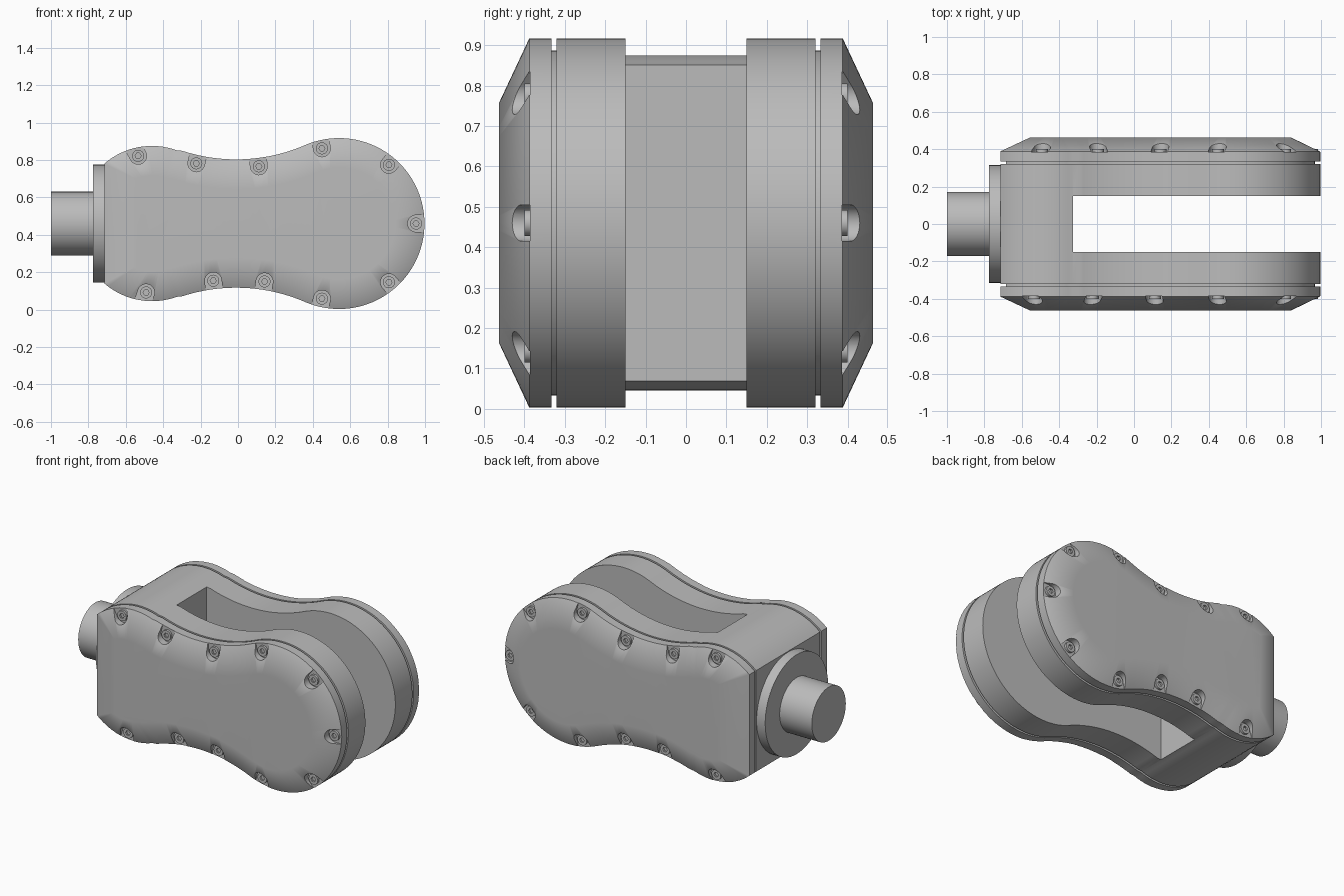
import bpy, bmesh
from math import sin, cos, acos, pi, radians, atan2
from mathutils import Matrix, Vector

if "Cube" in bpy.data.objects:
    bpy.data.objects.remove(bpy.data.objects["Cube"])

metal = bpy.data.materials.new("satin grey metal")
metal.use_nodes = True
grey = (0.5, 0.5, 0.5, 1)
metal.diffuse_color = grey
metal.node_tree.nodes["Principled BSDF"].inputs["Base Color"].default_value = grey

MID = 0.46      # height of the long axis
END = -0.715    # flat end of the body


def arc(cx, cz, r, a, b, n):
    return [(cx + r * cos(a + (b - a) * i / n), cz + r * sin(a + (b - a) * i / n))
            for i in range(n + 1)]


def outline(d=0.0):
    """Waisted side profile, moved inward by d."""
    left, tip, waist = (-0.46, 0.485), (0.54, MID), (-0.01, 1.73)
    t1 = atan2(waist[1] - left[1], waist[0] - left[0])
    t2 = atan2(waist[1] - tip[1], waist[0] - tip[0])
    r = 0.39 - d
    top = arc(*left, r, acos((END + d - left[0]) / r), t1, 16)
    top += arc(*waist, 0.927 + d, t1 + pi, t2 + pi, 24)[1:]
    top += arc(*tip, 0.457 - d, t2, 0, 32)[1:]
    return top + [(x, 2 * MID - z) for x, z in reversed(top[:-1])]


def finish(bm, name):
    bmesh.ops.recalc_face_normals(bm, faces=bm.faces)
    me = bpy.data.meshes.new(name)
    bm.to_mesh(me)
    bm.free()
    me.materials.append(metal)
    ob = bpy.data.objects.new(name, me)
    bpy.context.collection.objects.link(ob)
    return ob


def loft(name, sections):
    """Skin between profiles standing at the given y positions."""
    bm = bmesh.new()
    rings = [[bm.verts.new((x, y, z)) for x, z in loop] for y, loop in sections]
    for a, b in zip(rings, rings[1:]):
        for i in range(len(a)):
            j = (i + 1) % len(a)
            bm.faces.new((a[i], a[j], b[j], b[i]))
    bm.faces.new(rings[0])
    bm.faces.new(rings[-1])
    return finish(bm, name)


def smooth(ob):
    bpy.ops.object.select_all(action='DESELECT')
    ob.select_set(True)
    bpy.context.view_layer.objects.active = ob
    bpy.ops.object.shade_smooth_by_angle(angle=radians(30))
    mod = ob.modifiers.new("even shading", 'WEIGHTED_NORMAL')
    mod.keep_sharp = True


def cut(ob, cutters):
    """Subtract the cutters, keep the result and drop the cutters."""
    for c in cutters:
        mod = ob.modifiers.new("cut", 'BOOLEAN')
        mod.operation = 'DIFFERENCE'
        mod.solver = 'EXACT'
        mod.object = c
    graph = bpy.context.evaluated_depsgraph_get()
    me = bpy.data.meshes.new_from_object(ob.evaluated_get(graph))
    ob.modifiers.clear()
    ob.data = me
    for c in cutters:
        bpy.data.objects.remove(c)


def cylinder(name, x0, x1, r):
    bm = bmesh.new()
    place = Matrix.Translation(((x0 + x1) / 2, 0, MID)) @ Matrix.Rotation(pi / 2, 4, 'Y')
    bmesh.ops.create_cone(bm, cap_ends=True, segments=64, radius1=r, radius2=r,
                          depth=x1 - x0, matrix=place)
    smooth(finish(bm, name))


def bolt(name, x, z, y, side):
    """Low round head with a hexagonal socket."""
    bm = bmesh.new()
    rings = []
    for r, h, n in ((0.032, -0.004, 24), (0.032, 0.014, 24), (0.016, 0.014, 6), (0.016, 0.002, 6)):
        rings.append([bm.verts.new((x + r * cos(2 * pi * (i // (24 // n)) / n),
                                    y + side * h,
                                    z + r * sin(2 * pi * (i // (24 // n)) / n)))
                      for i in range(24)])
    for a, b in zip(rings, rings[1:]):
        for i in range(24):
            bm.faces.new((a[i], a[(i + 1) % 24], b[(i + 1) % 24], b[i]))
    bm.faces.new(rings[-1])
    bmesh.ops.remove_doubles(bm, verts=bm.verts, dist=0.0001)
    smooth(finish(bm, name))


# Forked body with an open slot between the two arms
body = loft("forked_body", [(-0.32, outline()), (0.32, outline())])
bm = bmesh.new()
bmesh.ops.create_cube(bm, size=1, matrix=Matrix.Translation((0.675, 0, MID))
                      @ Matrix.Diagonal((2, 0.3, 2, 1)))
cut(body, [finish(bm, "slot_cutter")])
smooth(body)

# Round collar and shaft on the flat end
cylinder("collar", -0.775, -0.7, 0.315)
cylinder("shaft", -1.0, -0.76, 0.17)

# Side covers with bolt pockets, each over a recessed gasket
BASE, FLOOR, CROWN, PR = 0.388, 0.386, 0.463, 0.045
edge, seats = outline(), outline(PR)
TOP = {-1: (-0.53, -0.23, 0.12, 0.45, 0.8, 0.952), 1: (-0.49, -0.19, 0.14, 0.45, 0.8, 0.952)}
BOTTOM = (-0.49, -0.145, 0.145, 0.45, 0.8)
half = len(edge) // 2

for side, label in ((-1, "front"), (1, "back")):
    smooth(loft(label + "_gasket", [(side * 0.31, outline(0.03)), (side * 0.34, outline(0.03))]))
    cover = loft(label + "_cover", [(side * 0.333, edge), (side * BASE, edge),
                                    (side * CROWN, outline(0.16))])
    spots = [(x, range(0, half + 1)) for x in TOP[side]]
    spots += [(x, range(half + 1, len(edge))) for x in BOTTOM]
    cutters = []
    for n, (x, ids) in enumerate(spots):
        i = min(ids, key=lambda k: abs(seats[k][0] - x))
        c = Vector(seats[i])
        out = (Vector(edge[i]) - c).normalized()
        # U-shaped pocket, round inside and open toward the rim
        a = atan2(out.y, out.x)
        pocket = arc(c.x, c.y, PR, a + pi / 2, a + 3 * pi / 2, 16)
        far = out * 0.12
        pocket += [(pocket[-1][0] + far.x, pocket[-1][1] + far.y),
                   (pocket[0][0] + far.x, pocket[0][1] + far.y)]
        cutters.append(loft("pocket_cutter", [(side * FLOOR, pocket), (side * 0.6, pocket)]))
        bolt(f"{label}_bolt_{n + 1}", c.x, c.y, side * FLOOR, side)
    cut(cover, cutters)
    smooth(cover)
